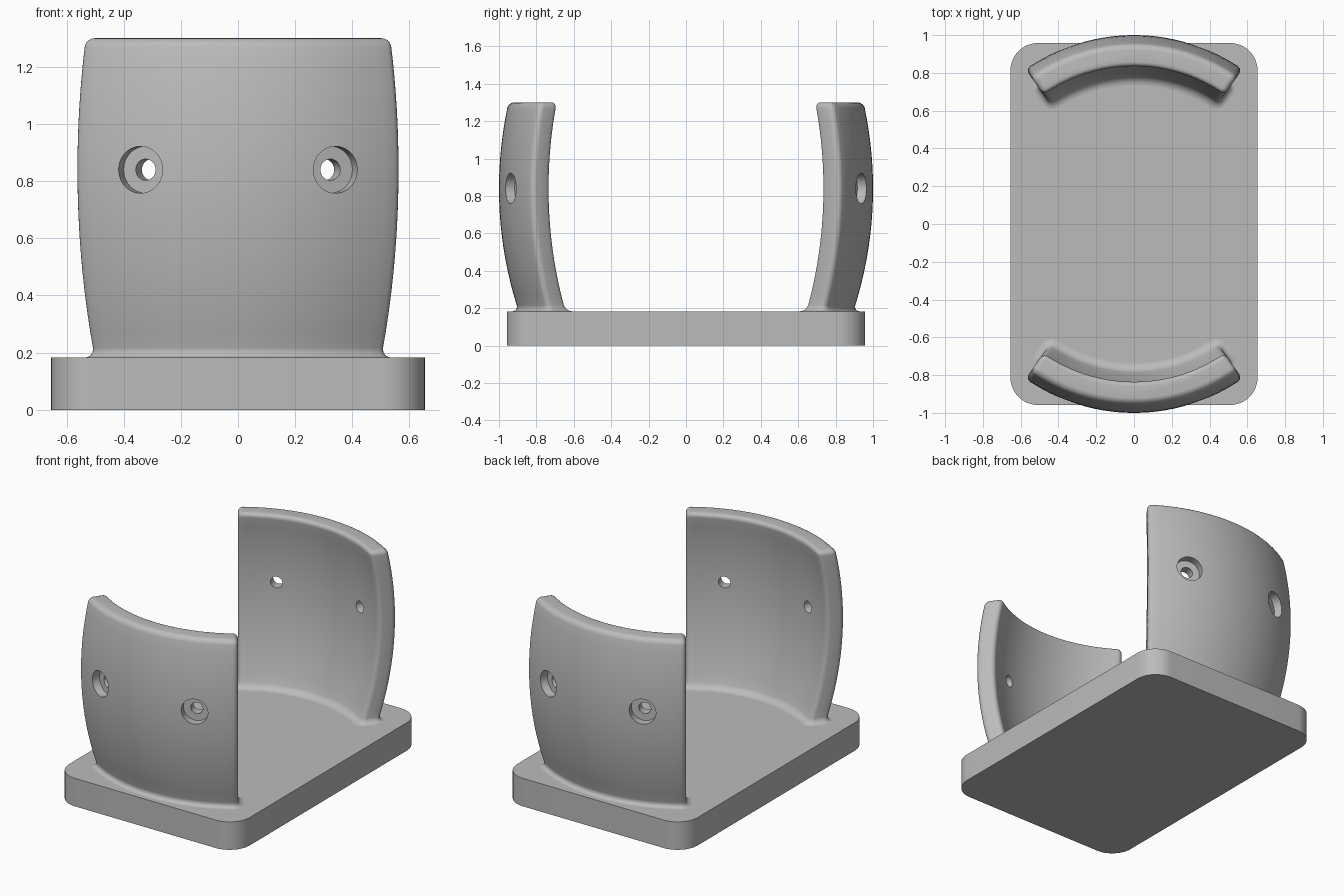
import bpy, bmesh
from math import sin, cos, pi, radians, sqrt
from mathutils import Vector, Matrix

cube = bpy.data.objects.get("Cube")
if cube:
    bpy.data.objects.remove(cube, do_unlink=True)

grey = bpy.data.materials.new("plain grey")
grey.use_nodes = True
GREY = (0.5, 0.5, 0.5, 1)
grey.diffuse_color = GREY
grey.node_tree.nodes["Principled BSDF"].inputs["Base Color"].default_value = GREY

PLATE_TOP, WALL_TOP, MID_Z = 0.183, 1.3, 0.84
EDGE, FLARE = 0.03, 0.035          # rounding of wall edges, fillet at the foot
HALF_ANGLE = radians(35)
HOLE_ANGLE = radians(20)


def add_object(name, bm):
    bmesh.ops.recalc_face_normals(bm, faces=bm.faces)
    mesh = bpy.data.meshes.new(name)
    bm.to_mesh(mesh)
    bm.free()
    mesh.materials.append(grey)
    obj = bpy.data.objects.new(name, mesh)
    bpy.context.collection.objects.link(obj)
    return obj


def smooth(obj, angle=35):
    bpy.ops.object.select_all(action='DESELECT')
    obj.select_set(True)
    bpy.context.view_layer.objects.active = obj
    bpy.ops.object.shade_smooth_by_angle(angle=radians(angle))


def bulge(peak, bend, z):
    """Radius of a barrel-shaped surface at height z."""
    return peak - bend + sqrt(bend ** 2 - (z - MID_Z) ** 2)


def wall_outline(z, grow, side):
    """Curved strip with rounded corners, grown outward by a margin."""
    r_out = bulge(1.0, 2.1, z) + grow
    r_in = bulge(0.883, 2.0, z) - grow
    f = max(EDGE + grow, 0.002)
    e = Vector((sin(HALF_ANGLE), cos(HALF_ANGLE)))
    t = Vector((cos(HALF_ANGLE), -sin(HALF_ANGLE)))
    half = []
    steps = 14
    for i in range(steps):
        a = (HALF_ANGLE - EDGE / r_out) * i / steps
        half.append(Vector((sin(a), cos(a))) * r_out)
    for r, start in ((r_out - f, 0), (r_in + f, pi / 2)):
        centre = e * r + t * (grow - f)
        for i in range(6):
            p = start + pi / 2 * i / 5
            half.append(centre + (e * cos(p) + t * sin(p)) * f)
    for i in reversed(range(steps)):
        a = (HALF_ANGLE - EDGE / r_in) * i / steps
        half.append(Vector((sin(a), cos(a))) * r_in)
    loop = half + [Vector((-p.x, p.y)) for p in half[-2:0:-1]]
    return [(p.x, p.y * side, z) for p in loop]


def make_wall(name, side):
    # Heights paired with the outward margin: foot fillet, body, rounded rim
    levels = [(PLATE_TOP - 0.02, FLARE)]
    quarter = [pi / 2 * i / 6 for i in range(7)]
    levels += [(PLATE_TOP + FLARE * (1 - cos(q)), FLARE * (1 - sin(q))) for q in quarter]
    low, high = PLATE_TOP + FLARE, WALL_TOP - EDGE
    levels += [(low + (high - low) * i / 20, 0) for i in range(1, 20)]
    levels += [(high + EDGE * sin(q), EDGE * (cos(q) - 1)) for q in quarter]

    bm = bmesh.new()
    rings = [[bm.verts.new(p) for p in wall_outline(z, g, side)] for z, g in levels]
    for low_ring, high_ring in zip(rings, rings[1:]):
        for i in range(len(low_ring)):
            j = (i + 1) % len(low_ring)
            bm.faces.new((low_ring[i], low_ring[j], high_ring[j], high_ring[i]))
    bm.faces.new(rings[0])
    bm.faces.new(rings[-1])
    wall = add_object(name, bm)

    # Counterbored screw holes
    for x_sign in (-1, 1):
        d = Vector((sin(HOLE_ANGLE) * x_sign, cos(HOLE_ANGLE) * side, 0))
        turn = d.to_track_quat('Z', 'Y').to_matrix().to_4x4()
        for part, radius, r0, r1 in (("counterbore", 0.082, 0.945, 1.1),
                                     ("screw_hole", 0.037, 0.75, 1.05)):
            bm = bmesh.new()
            place = Matrix.Translation(d * (r0 + r1) / 2 + Vector((0, 0, MID_Z))) @ turn
            bmesh.ops.create_cone(bm, cap_ends=True, segments=40, radius1=radius,
                                  radius2=radius, depth=r1 - r0, matrix=place)
            cutter = add_object(f"{name}_{part}_cutter", bm)
            cutter.hide_render = True
            mod = wall.modifiers.new(part, 'BOOLEAN')
            mod.operation, mod.solver, mod.object = 'DIFFERENCE', 'EXACT', cutter
            bpy.context.view_layer.objects.active = wall
            bpy.ops.object.modifier_apply(modifier=mod.name)
            bpy.data.objects.remove(cutter, do_unlink=True)
    smooth(wall)


# Base plate with rounded corners
bm = bmesh.new()
bmesh.ops.create_cube(bm, size=1, matrix=Matrix.Translation((0, 0, PLATE_TOP / 2))
                      @ Matrix.Diagonal((1.308, 1.916, PLATE_TOP, 1)))
upright = [e for e in bm.edges if abs(e.verts[0].co.z - e.verts[1].co.z) > 0.1]
bmesh.ops.bevel(bm, geom=upright, offset=0.145, segments=12, profile=0.5, affect='EDGES')
smooth(add_object("base_plate", bm))

# Two facing curved walls
make_wall("front_wall", -1)
make_wall("back_wall", 1)
